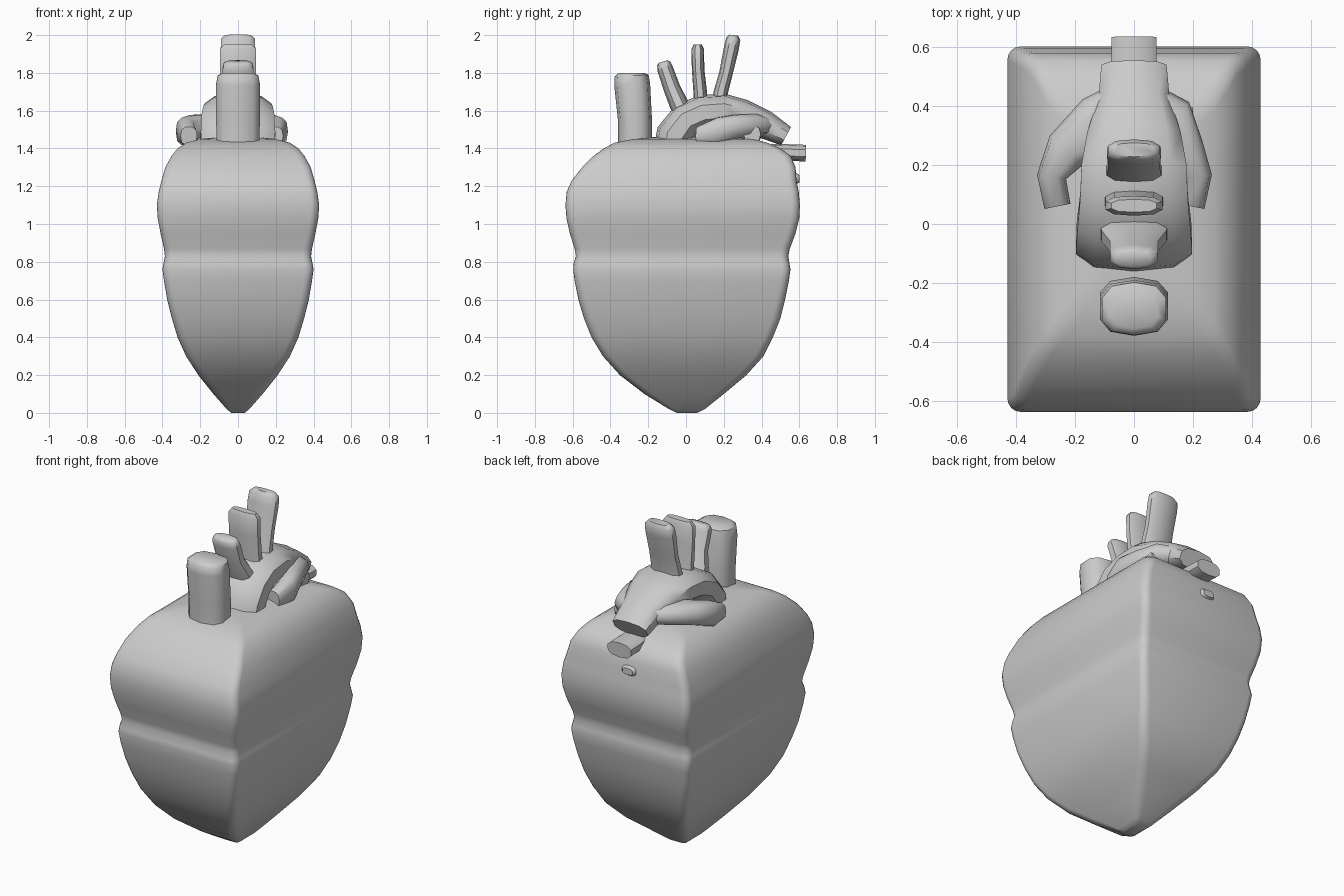
import bpy, bmesh, math
from mathutils import Vector

cube = bpy.data.objects.get("Cube")
if cube:
    bpy.data.objects.remove(cube, do_unlink=True)

grey = bpy.data.materials.new("plain grey")
grey.use_nodes = True
grey.diffuse_color = (0.6, 0.6, 0.6, 1)
grey.node_tree.nodes["Principled BSDF"].inputs["Base Color"].default_value = (0.6, 0.6, 0.6, 1)

X, Z = Vector((1, 0, 0)), Vector((0, 0, 1))


def loft(name, rings, angle=50):
    """Skin a list of equal rings and close both ends."""
    bm = bmesh.new()
    loops = [[bm.verts.new(p) for p in ring] for ring in rings]
    n = len(loops[0])
    for a, b in zip(loops, loops[1:]):
        for i in range(n):
            j = (i + 1) % n
            bm.faces.new((a[i], a[j], b[j], b[i]))
    bm.faces.new(loops[0][::-1])
    bm.faces.new(loops[-1])
    bmesh.ops.recalc_face_normals(bm, faces=bm.faces)
    mesh = bpy.data.meshes.new(name)
    bm.to_mesh(mesh)
    bm.free()
    mesh.materials.append(grey)
    obj = bpy.data.objects.new(name, mesh)
    bpy.context.collection.objects.link(obj)
    bpy.ops.object.select_all(action='DESELECT')
    obj.select_set(True)
    bpy.context.view_layer.objects.active = obj
    bpy.ops.object.shade_smooth_by_angle(angle=math.radians(angle))
    return obj


def tube(name, path, side=X, sides=10, square=0.75):
    """Sweep a squarish oval along (x, y, z, half width along side, half depth)."""
    pts = [Vector(p[:3]) for p in path]
    rings = []
    for k, p in enumerate(path):
        tangent = (pts[min(k + 1, len(pts) - 1)] - pts[max(k - 1, 0)]).normalized()
        other = tangent.cross(side).normalized()
        ring = []
        for i in range(sides):
            t = 2 * math.pi * (i + 0.5) / sides
            c, s = math.cos(t), math.sin(t)
            ring.append(pts[k] + side * math.copysign(abs(c) ** square, c) * p[3]
                        + other * math.copysign(abs(s) ** square, s) * p[4])
        rings.append(ring)
    return loft(name, rings)


def rounded_rect(z, hx, y0, y1):
    r = min(0.045, hx * 0.4)
    ring = []
    for q, (cx, cy) in enumerate(((hx - r, y1 - r), (r - hx, y1 - r), (r - hx, y0 + r), (hx - r, y0 + r))):
        for k in range(5):
            a = math.pi / 2 * (q + k / 4)
            ring.append(Vector((cx + r * math.cos(a), cy + r * math.sin(a), z)))
    return ring


# Main body: height, half width, front, back
profile = [
    (0, .035, -.05, .06), (.02, .06, -.09, .10), (.1, .13, -.22, .20), (.2, .21, -.35, .32),
    (.3, .275, -.44, .41), (.4, .32, -.50, .46), (.5, .35, -.54, .50), (.6, .375, -.57, .525),
    (.7, .392, -.59, .545), (.76, .4, -.597, .553), (.79, .395, -.595, .548), (.83, .387, -.583, .542),
    (.87, .392, -.59, .55), (.95, .41, -.615, .58), (1.03, .425, -.633, .6), (1.1, .43, -.638, .603),
    (1.17, .42, -.632, .597), (1.23, .405, -.605, .585), (1.3, .385, -.55, .58), (1.36, .352, -.49, .555),
    (1.4, .32, -.435, .50), (1.43, .275, -.38, .43), (1.45, .2, -.28, .36), (1.46, .1, -.17, .25),
]
loft("heart_body", [rounded_rect(*p) for p in profile])

# Large arched vessel over the top
tube("main_arch", [
    (0, -.07, 1.40, .2, .1), (0, -.06, 1.47, .205, .1), (0, .0, 1.55, .2, .095), (0, .09, 1.59, .19, .095),
    (0, .2, 1.60, .185, .09), (0, .3, 1.575, .165, .085), (0, .42, 1.525, .125, .075), (0, .53, 1.465, .115, .055)])

# Side branches folding down onto the shoulders
for name, s, reach in (("right_branch", -1, .28), ("left_branch", 1, .215)):
    tube(name, [
        (0, .40, 1.52, .05, .1), (s * .12, .34, 1.525, .06, .1), (s * (reach - .05), .25, 1.515, .065, .075),
        (s * reach, .16, 1.49, .075, .05), (s * (reach - .02), .06, 1.465, .05, .045)], side=Z)

# Upright vessels, each ending in a softly rounded tip
tube("front_vessel", [
    (0, -.27, 1.40, .118, .09), (0, -.27, 1.55, .12, .09), (0, -.285, 1.74, .12, .095),
    (0, -.288, 1.785, .112, .09), (0, -.288, 1.8, .085, .068)])
tube("first_branch_vessel", [
    (0, .0, 1.55, .12, .05), (0, -.04, 1.64, .115, .05), (0, -.075, 1.72, .085, .045),
    (0, -.11, 1.82, .085, .042), (0, -.118, 1.85, .078, .036), (0, -.121, 1.86, .06, .025)])
tube("second_branch_vessel", [
    (0, .08, 1.62, .105, .038), (0, .075, 1.7, .1, .036), (0, .064, 1.82, .1, .033),
    (0, .062, 1.925, .1, .034), (0, .062, 1.95, .08, .022)])
tube("third_branch_vessel", [
    (0, .175, 1.63, .1, .042), (0, .185, 1.7, .095, .038), (0, .212, 1.8, .09, .036),
    (0, .24, 1.93, .095, .04), (0, .25, 1.98, .092, .038), (0, .252, 2.0, .07, .024)])

# Small stubs on the back
tube("back_stub", [(0, .45, 1.385, .075, .04), (0, .55, 1.378, .08, .044), (0, .635, 1.375, .08, .044)])
tube("back_nub", [(-.03, .55, 1.24, .05, .03), (-.03, .585, 1.24, .048, .03), (-.03, .6, 1.24, .035, .02)])
tube("side_stub", [(.1, .35, 1.48, .05, .05), (.2, .35, 1.475, .045, .045)], side=Z)
